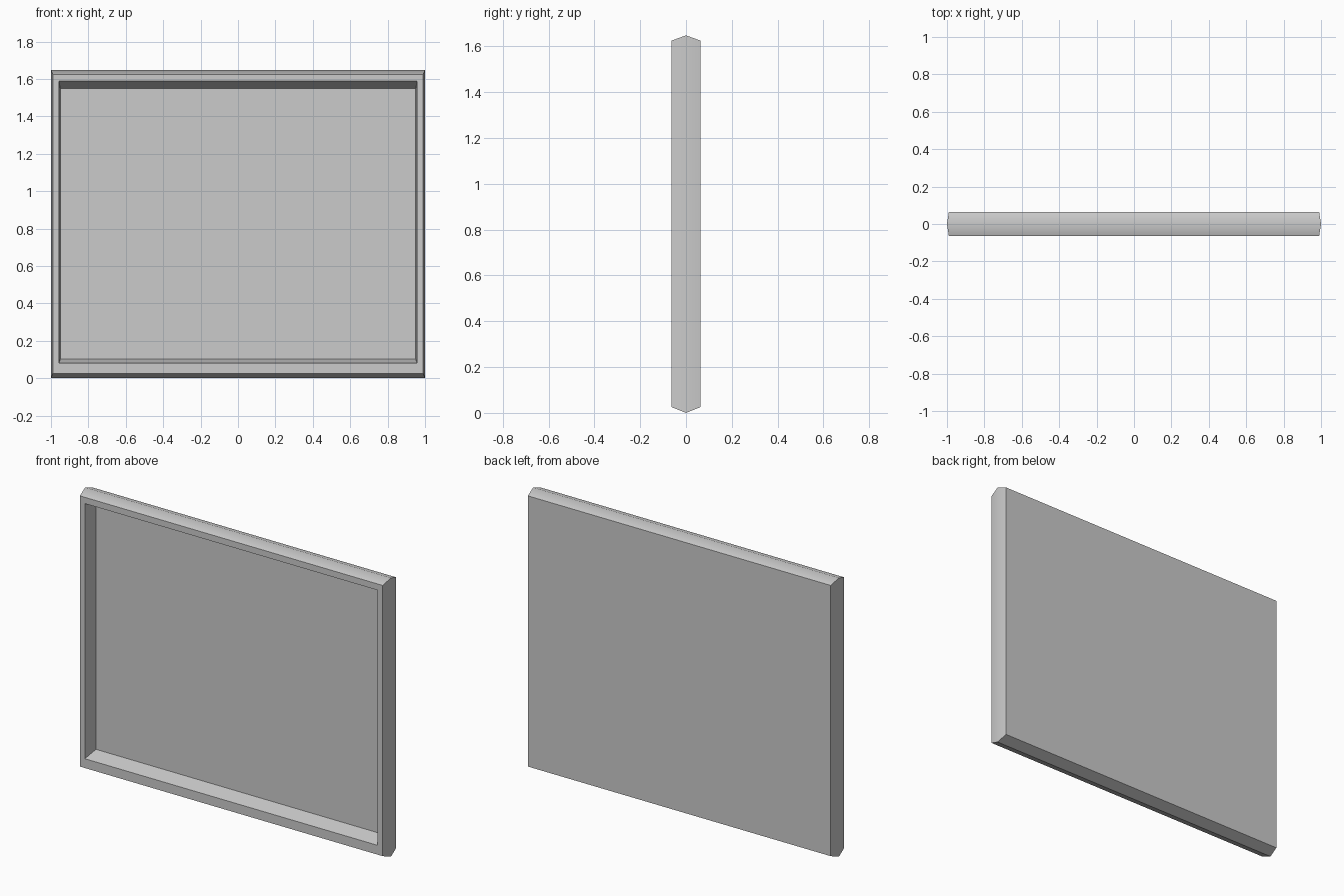
import bpy, bmesh

if "Cube" in bpy.data.objects:
    bpy.data.objects.remove(bpy.data.objects["Cube"])

# Rectangular loops from back face to recessed panel: half width, bottom, top, y
loops = [
    (0.990, 0.025, 1.625, 0.063),   # back edge
    (1.000, 0.000, 1.648, 0.000),   # outer ridge
    (0.990, 0.025, 1.625, -0.063),  # front outer edge
    (0.957, 0.080, 1.588, -0.063),  # front inner lip
    (0.950, 0.102, 1.548, 0.030),   # recessed panel border
]

bm = bmesh.new()
rings = []
for hx, z0, z1, y in loops:
    rings.append([bm.verts.new((x, y, z))
                  for x, z in ((-hx, z0), (hx, z0), (hx, z1), (-hx, z1))])

# Frame walls between consecutive loops
for a, b in zip(rings, rings[1:]):
    for i in range(4):
        j = (i + 1) % 4
        bm.faces.new((a[i], a[j], b[j], b[i]))

# Back face and recessed front panel
bm.faces.new(rings[0])
bm.faces.new(rings[-1])
bmesh.ops.recalc_face_normals(bm, faces=bm.faces[:])

mesh = bpy.data.meshes.new("framed_panel")
bm.to_mesh(mesh)
bm.free()
panel = bpy.data.objects.new("framed_panel", mesh)
bpy.context.collection.objects.link(panel)

# Smooth the shallow outer ridge, keep the rim edges sharp
bpy.context.view_layer.objects.active = panel
panel.select_set(True)
bpy.ops.object.shade_smooth_by_angle(angle=0.75)
